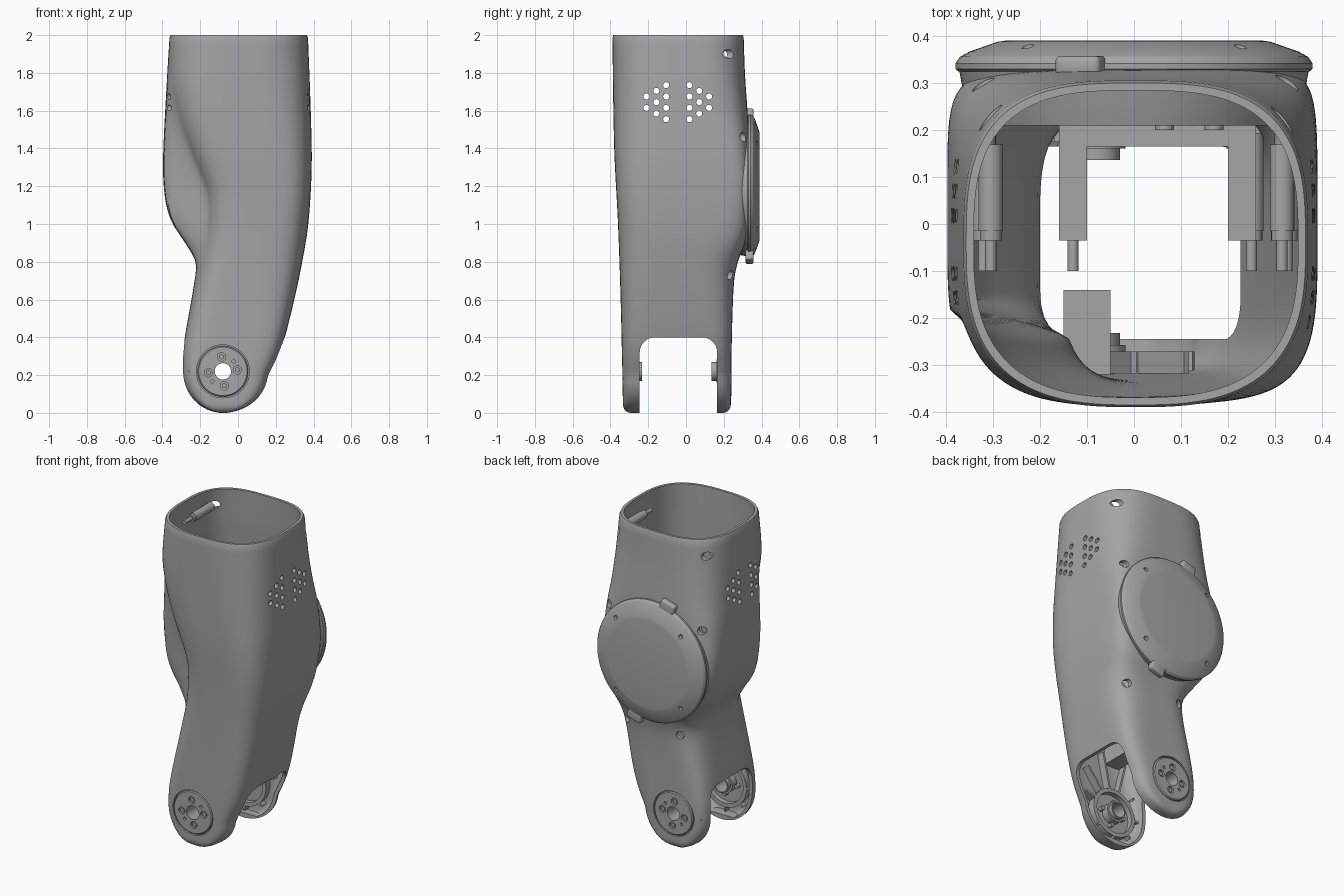
import bpy, bmesh
from math import sin, cos, pi, radians
from mathutils import Vector

if "Cube" in bpy.data.objects:
    bpy.data.objects.remove(bpy.data.objects["Cube"])

grey = bpy.data.materials.new("shell_grey")
grey.use_nodes = True
grey.diffuse_color = (0.38, 0.38, 0.38, 1)
grey.node_tree.nodes["Principled BSDF"].inputs["Base Color"].default_value = grey.diffuse_color


# ---------- helpers ----------
def skin(bm, rings, wrap=False):
    """Join rings of points with quads; cap both ends or wrap round."""
    rows = [[bm.verts.new(p) for p in ring] for ring in rings]
    count = len(rows[0])
    pairs = list(zip(rows, rows[1:]))
    if wrap:
        pairs.append((rows[-1], rows[0]))
    else:
        bm.faces.new(rows[0])
        bm.faces.new(rows[-1])
    for low, high in pairs:
        for i in range(count):
            j = (i + 1) % count
            bm.faces.new((low[i], low[j], high[j], high[i]))


def lathe(bm, profile, centre, axis="y", wrap=False, sides=64):
    """Turn (radius, position) pairs about a line along x or y."""
    rings = []
    for radius, pos in profile:
        ring = []
        for i in range(sides):
            a = 2 * pi * i / sides
            p, q = centre[0] + radius * cos(a), centre[1] + radius * sin(a)
            ring.append((p, pos, q) if axis == "y" else (pos, p, q))
        rings.append(ring)
    skin(bm, rings, wrap)


def block(bm, x0, x1, y0, y1, z0, z1):
    skin(bm, [[(x0, y, z0), (x1, y, z0), (x1, y, z1), (x0, y, z1)] for y in (y0, y1)])


def bar(bm, centre, angle, start, end, width, y0, y1):
    """Flat bar pointing away from a centre in the xz plane."""
    along = Vector((cos(angle), 0, sin(angle)))
    side = Vector((-sin(angle), 0, cos(angle))) * width / 2
    base = Vector((centre[0], 0, centre[1]))
    corners = [base + along * start - side, base + along * end - side,
               base + along * end + side, base + along * start + side]
    skin(bm, [[c + Vector((0, y, 0)) for c in corners] for y in (y0, y1)])


def finish(name, bm):
    bmesh.ops.recalc_face_normals(bm, faces=bm.faces)
    mesh = bpy.data.meshes.new(name)
    bm.to_mesh(mesh)
    bm.free()
    mesh.materials.append(grey)
    obj = bpy.data.objects.new(name, mesh)
    bpy.context.collection.objects.link(obj)
    return obj


def pick(obj):
    bpy.ops.object.select_all(action="DESELECT")
    bpy.context.view_layer.objects.active = obj
    obj.select_set(True)


def cut(obj, bm):
    cutter = finish("cutter", bm)
    cutter.hide_render = True
    mod = obj.modifiers.new("cut", "BOOLEAN")
    mod.operation, mod.solver, mod.object = "DIFFERENCE", "EXACT", cutter
    pick(obj)
    bpy.ops.object.modifier_apply(modifier=mod.name)
    bpy.data.objects.remove(cutter)


def smooth(obj, angle=35):
    pick(obj)
    bpy.ops.object.shade_smooth_by_angle(angle=radians(angle))


def curve(keys, z):
    """Smooth value at height z from (height, value) keys."""
    def slope(i):
        a, b = keys[max(i - 1, 0)], keys[min(i + 1, len(keys) - 1)]
        return (b[1] - a[1]) / (b[0] - a[0])
    z = min(max(z, keys[0][0]), keys[-1][0])
    i = max(k for k in range(len(keys) - 1) if keys[k][0] <= z)
    (z0, v0), (z1, v1) = keys[i], keys[i + 1]
    h = z1 - z0
    t = (z - z0) / h
    u = 1 - t
    return (v0 * u * u * (1 + 2 * t) + v1 * t * t * (3 - 2 * t)
            + h * t * u * (u * slope(i) - t * slope(i + 1)))


# ---------- shell outline by height ----------
HUB = (-0.08, 0.22)
DISC = (0, 1.2)
LEFT_BACK = [(0.2, -.294), (0.3, -.295), (0.4, -.282), (0.7, -.23), (0.8, -.225), (0.9, -.28),
             (1, -.345), (1.1, -.38), (1.25, -.396), (1.4, -.395), (1.7, -.38), (2, -.362)]
LEFT_FRONT = [(0.2, -.294), (0.3, -.295), (0.4, -.282), (0.7, -.225), (0.9, -.19), (1.1, -.175),
              (1.2, -.192), (1.4, -.275), (1.55, -.33), (1.7, -.367), (1.8, -.373), (2, -.362)]
RIGHT = [(0.2, .163), (0.3, .213), (0.4, .248), (0.6, .298), (0.8, .34), (1, .372),
         (1.3, .39), (1.6, .385), (2, .37)]
FRONT = [(0, -.333), (0.2, -.337), (0.6, -.346), (1, -.36), (1.4, -.38), (2, -.39)]
BACK = [(0, .237), (0.4, .243), (0.7, .255), (0.8, .275), (0.9, .312), (1, .33),
        (1.5, .33), (1.8, .312), (2, .305)]
FRONT_POWER = [(0, 7), (0.4, 5.5), (0.8, 4), (1.2, 4), (2, 2.8)]
BACK_POWER = [(0, 7), (0.4, 5.5), (0.75, 4), (1, 6), (1.2, 8), (1.4, 6), (1.6, 4), (2, 3)]


def section(z, inset):
    r = HUB[1]
    f = max(0.08, (1 - (1 - z / r) ** 2) ** 0.5) if z < r else 1
    lb, lf, rt = [HUB[0] + (curve(k, z) - HUB[0]) * f for k in (LEFT_BACK, LEFT_FRONT, RIGHT)]
    # the foot of each fork arm is rounded over
    lip = 0.04 * (1 - (1 - max(0, 1 - z / 0.045) ** 2) ** 0.5) + inset
    front, back = curve(FRONT, z) + lip, curve(BACK, z) - lip
    cx, ring = (lf + rt) / 2, []
    for i in range(176):
        a = 2 * pi * i / 176
        c, s = cos(a), sin(a)
        n = curve(FRONT_POWER if s < 0 else BACK_POWER, z)
        k = (abs(c) ** n + abs(s) ** n) ** (-1 / n)
        y = (front + back) / 2 + (back - front) / 2 * k * s
        # the front left corner is scooped out ahead of the disc housing
        w = min(max((y - inset + 0.27) / 0.09, 0), 1)
        left = lf + (lb - lf) * w * w * (3 - 2 * w)
        width = cx - left if c < 0 else rt - cx
        ring.append((cx + k * c * (width - inset), y, z))
    return ring


# ---------- hollow shell ----------
wall = 0.021
low = [HUB[1] * (1 - cos(pi * i / 24)) for i in range(12)]
high = [HUB[1] + (1.985 - HUB[1]) * i / 48 for i in range(49)]
outer = [section(z, 0) for z in low + high] + [section(2, 0.005)]
inner = [section(z, wall) for z in [2] + high[::-1] + low[::-1] if z > 0.028]
bm = bmesh.new()
skin(bm, outer + inner)
shell = finish("leg_shell", bm)

# fork opening, hub holes, side vents and screw holes
SCREWS = [(-.305, 1.9, .165), (.315, 1.9, .165), (-.32, 1.46, .265), (.325, 1.46, .265),
          (-.13, .73, .2), (.25, .73, .19)]
bm = bmesh.new()
arch = [(-0.245, -1), (0.165, -1)]
for cy, start in ((0.085, 0), (-0.165, pi / 2)):
    for i in range(9):
        a = start + pi / 2 * i / 8
        arch.append((cy + 0.08 * cos(a), 0.32 + 0.08 * sin(a)))
skin(bm, [[(x, y, z) for y, z in arch] for x in (-1, 1)])
lathe(bm, [(0.14, -0.5), (0.14, -0.26)], HUB)
lathe(bm, [(0.14, 0.18), (0.14, 0.5)], HUB)
for sign, y0 in ((-1, -0.105), (1, 0.018)):
    for col in range(3):
        for row in range(4 - col):
            z = 1.735 - 0.03 * col - 0.06 * row
            lathe(bm, [(0.016, -1), (0.016, 1)], (y0 + sign * 0.052 * col, z), "x", sides=16)
for x, z, y in SCREWS:
    lathe(bm, [(0.024, y), (0.024, 0.6)], (x, z), sides=24)
cut(shell, bm)
smooth(shell)

# ---------- screw bosses inside the shell ----------
bm = bmesh.new()
for x, z, y in SCREWS:
    lathe(bm, [(0.012, -0.1), (0.012, -0.035), (0.023, -0.035), (0.023, -0.015),
               (0.026, -0.015), (0.026, y + 0.004)], (x, z), sides=24)
smooth(finish("screw_bosses", bm))

# ---------- inner frame ----------
bm = bmesh.new()
block(bm, 0.2, 0.26, -0.035, 0.27, 0.95, 1.4)
block(bm, -0.16, -0.1, -0.035, 0.27, 0.95, 1.4)
block(bm, -0.1, 0.2, 0.165, 0.21, 1, 1.4)
block(bm, -0.15, -0.05, -0.32, -0.14, 0.55, 0.75)
for x in (0.065, 0.17):
    lathe(bm, [(0.02, 0.2), (0.02, 0.3)], (x, 1.45), sides=24)
finish("inner_frame", bm)

# ---------- round housing and cover on the back ----------
bm = bmesh.new()
lathe(bm, [(0.34, 0.21), (0.365, 0.29), (0.373, 0.332)], DISC, sides=96)
smooth(finish("disc_housing", bm))

bm = bmesh.new()
lathe(bm, [(0.374, 0.325), (0.38, 0.33), (0.38, 0.342), (0.37, 0.356), (0.35, 0.367),
           (0.29, 0.388), (0.275, 0.39)], DISC, sides=96)
cover = finish("disc_cover", bm)
bm = bmesh.new()
for i in range(4):
    a = pi / 4 + i * pi / 2
    lathe(bm, [(0.013, 0.355), (0.013, 0.5)], (DISC[0] + 0.32 * cos(a), DISC[1] + 0.32 * sin(a)), sides=20)
cut(cover, bm)
smooth(cover, 25)

for name, angle in (("upper_tab", 107), ("lower_tab", 287)):
    bm = bmesh.new()
    bar(bm, DISC, radians(angle), 0.34, 0.42, 0.1, 0.315, 0.358)
    bmesh.ops.bevel(bm, geom=bm.edges[:], offset=0.012, segments=3, affect="EDGES", profile=0.5)
    smooth(finish(name, bm))

# ---------- fork hubs and ribs ----------
for side, face, d in (("front", -0.337, 1), ("back", 0.241, -1)):
    profile = [(.043, 0), (.128, 0), (.134, .005), (.134, .018), (.152, .018), (.152, .066),
               (.128, .066), (.128, .034), (.062, .034), (.062, .08), (.05, .08), (.05, .105), (.043, .105)]
    bm = bmesh.new()
    lathe(bm, [(r, face + d * y) for r, y in profile], HUB, wrap=True)
    hub = finish(side + "_hub", bm)
    spots = [(i, i * pi / 2 + 0.1) for i in range(4)]
    bm = bmesh.new()
    for i, a in spots:
        for turn, radius in ((0, 0.022), (0.65, 0.009)):
            if turn == 0 or i % 2 == 0:
                lathe(bm, [(radius, face - d * 0.1), (radius, face + d * 0.014)],
                      (HUB[0] + 0.077 * cos(a + turn), HUB[1] + 0.077 * sin(a + turn)), sides=24)
    cut(hub, bm)
    smooth(hub)

    # screws set in the hub, with stubs reaching inwards
    bm = bmesh.new()
    for i, a in spots:
        spot = (HUB[0] + 0.077 * cos(a), HUB[1] + 0.077 * sin(a))
        lathe(bm, [(0.013, face + d * 0.006), (0.013, face + d * 0.06)], spot, sides=20)
    smooth(finish(side + "_hub_screws", bm))

    bm = bmesh.new()
    for angle, end in ((20, 0.22), (52, 0.31), (78, 0.38), (104, 0.35), (135, 0.21),
                       (180, 0.18), (225, 0.175), (270, 0.18), (315, 0.175)):
        bar(bm, HUB, radians(angle), 0.145, end, 0.012, face + d * 0.019, face + d * 0.066)
    finish(side + "_ribs", bm)
